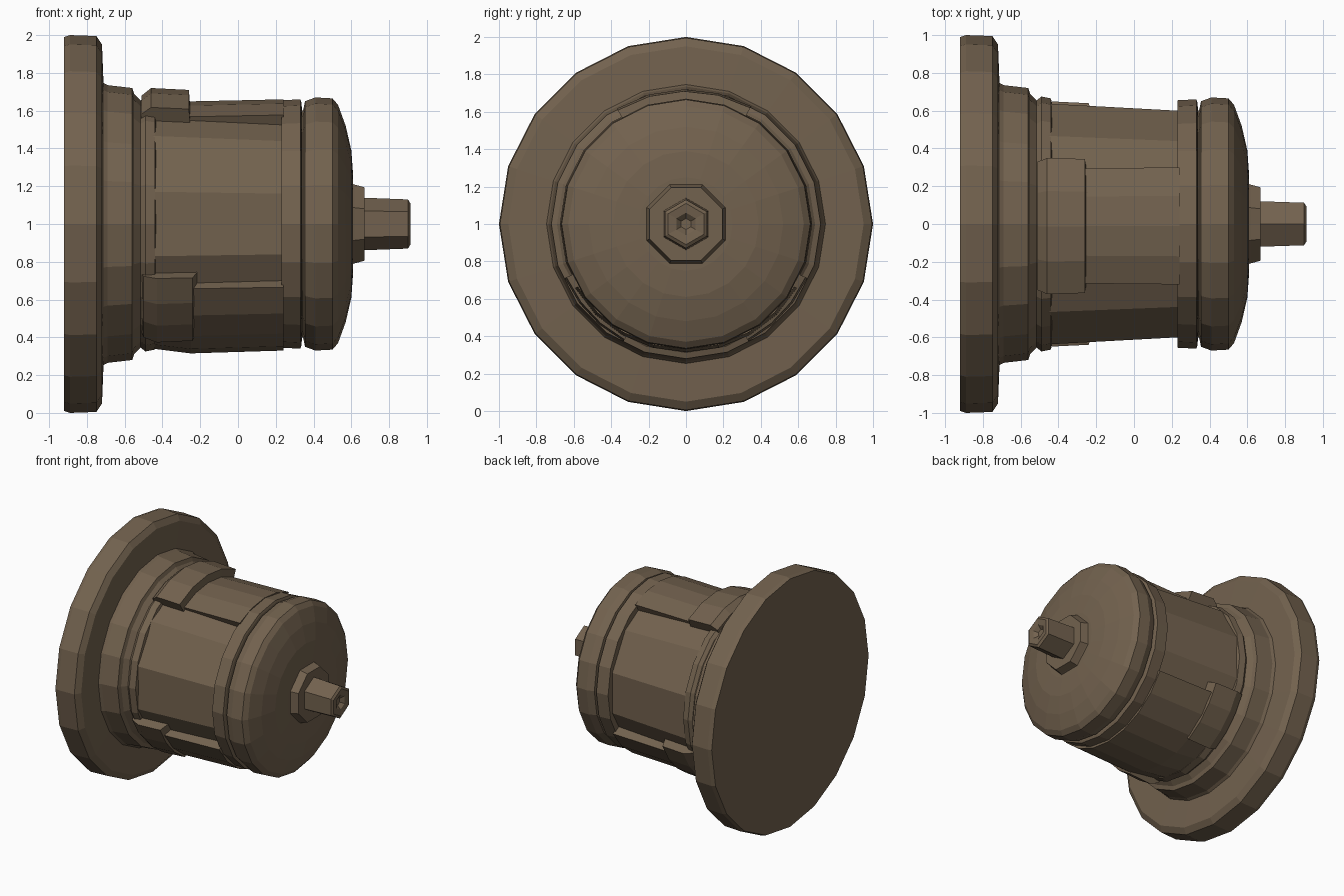
import bpy, bmesh, math

if "Cube" in bpy.data.objects:
    bpy.data.objects.remove(bpy.data.objects["Cube"])

brown = bpy.data.materials.new("dull brown")
brown.diffuse_color = (0.17, 0.122, 0.077, 1)
brown.use_nodes = True
brown.node_tree.nodes["Principled BSDF"].inputs["Base Color"].default_value = brown.diffuse_color


def point(x, r, deg):
    # angle 0 is straight up, positive angles turn towards +y
    a = math.radians(deg)
    return (x, r * math.sin(a), 1 + r * math.cos(a))


def finish(bm, name):
    bmesh.ops.recalc_face_normals(bm, faces=bm.faces)
    mesh = bpy.data.meshes.new(name)
    bm.to_mesh(mesh)
    bm.free()
    mesh.materials.append(brown)
    ob = bpy.data.objects.new(name, mesh)
    bpy.context.collection.objects.link(ob)
    return ob


def lathe(name, profile, sides, turn=0):
    """Turn an (x, radius) profile around the long axis and cap both ends."""
    bm = bmesh.new()
    rings = [[bm.verts.new(point(x, r, turn + 360 * i / sides)) for i in range(sides)]
             for x, r in profile]
    for a, b in zip(rings, rings[1:]):
        for i in range(sides):
            j = (i + 1) % sides
            bm.faces.new((a[i], a[j], b[j], b[i]))
    bm.faces.new(rings[0])
    bm.faces.new(rings[-1])
    return finish(bm, name)


def sector(name, section, start, end, steps):
    """Sweep a closed (x, radius) section over part of a turn."""
    bm = bmesh.new()
    rings = [[bm.verts.new(point(x, r, start + (end - start) * i / steps)) for x, r in section]
             for i in range(steps + 1)]
    n = len(section)
    for a, b in zip(rings, rings[1:]):
        for i in range(n):
            j = (i + 1) % n
            bm.faces.new((a[i], a[j], b[j], b[i]))
    bm.faces.new(rings[0])
    bm.faces.new(rings[-1])
    return finish(bm, name)


# wide mounting flange: bevelled rim, front face rising slightly to the collar
lathe("flange", [(-0.92, 0.99), (-0.89, 1.0), (-0.75, 0.995), (-0.72, 0.95), (-0.71, 0.70)], 20)

# stepped collar and the shallow groove behind the body
lathe("collar", [(-0.73, 0.755), (-0.69, 0.735), (-0.56, 0.72), (-0.55, 0.69),
                 (-0.515, 0.655), (-0.49, 0.675), (-0.44, 0.665), (-0.43, 0.62)], 20)

# tapered body core, its flats seen in the recesses at either side
lathe("body", [(-0.46, 0.66), (0.25, 0.62)], 12, 15)

# raised panels on the top and around the underside
sector("top_panel", [(-0.45, 0.55), (-0.45, 0.645), (0.24, 0.66), (0.24, 0.55)], -29, 27, 4)
sector("bottom_panel", [(-0.45, 0.55), (-0.45, 0.66), (-0.25, 0.685), (0.24, 0.67), (0.24, 0.55)],
       120, 240, 8)

# locking lugs: one on top and a mirrored pair low on the sides
sector("top_lug", [(-0.51, 0.58), (-0.51, 0.68), (-0.46, 0.72), (-0.26, 0.71), (-0.25, 0.58)],
       -31, 29, 4)
for side, name in ((-1, "front_lug"), (1, "rear_lug")):
    sector(name, [(-0.53, 0.58), (-0.50, 0.68), (-0.43, 0.71), (-0.24, 0.70), (-0.20, 0.58)],
           side * 114, side * 152, 3)

# band at the end of the body, with the narrow groove
lathe("end_band", [(0.23, 0.59), (0.23, 0.655), (0.33, 0.66), (0.335, 0.645),
                   (0.34, 0.60), (0.36, 0.60)], 20)

# cap ring and bevelled end
lathe("end_cap", [(0.34, 0.58), (0.355, 0.65), (0.41, 0.67), (0.50, 0.665), (0.53, 0.63),
                  (0.57, 0.52), (0.60, 0.39), (0.61, 0.25)], 20)

# shaft boss
lathe("shaft_boss", [(0.58, 0.24), (0.62, 0.225), (0.67, 0.21)], 8, 22.5)

# short faceted shaft with a small dimple in its tip
lathe("shaft", [(0.64, 0.14), (0.90, 0.13), (0.912, 0.11), (0.905, 0.06), (0.88, 0.03)], 6)
